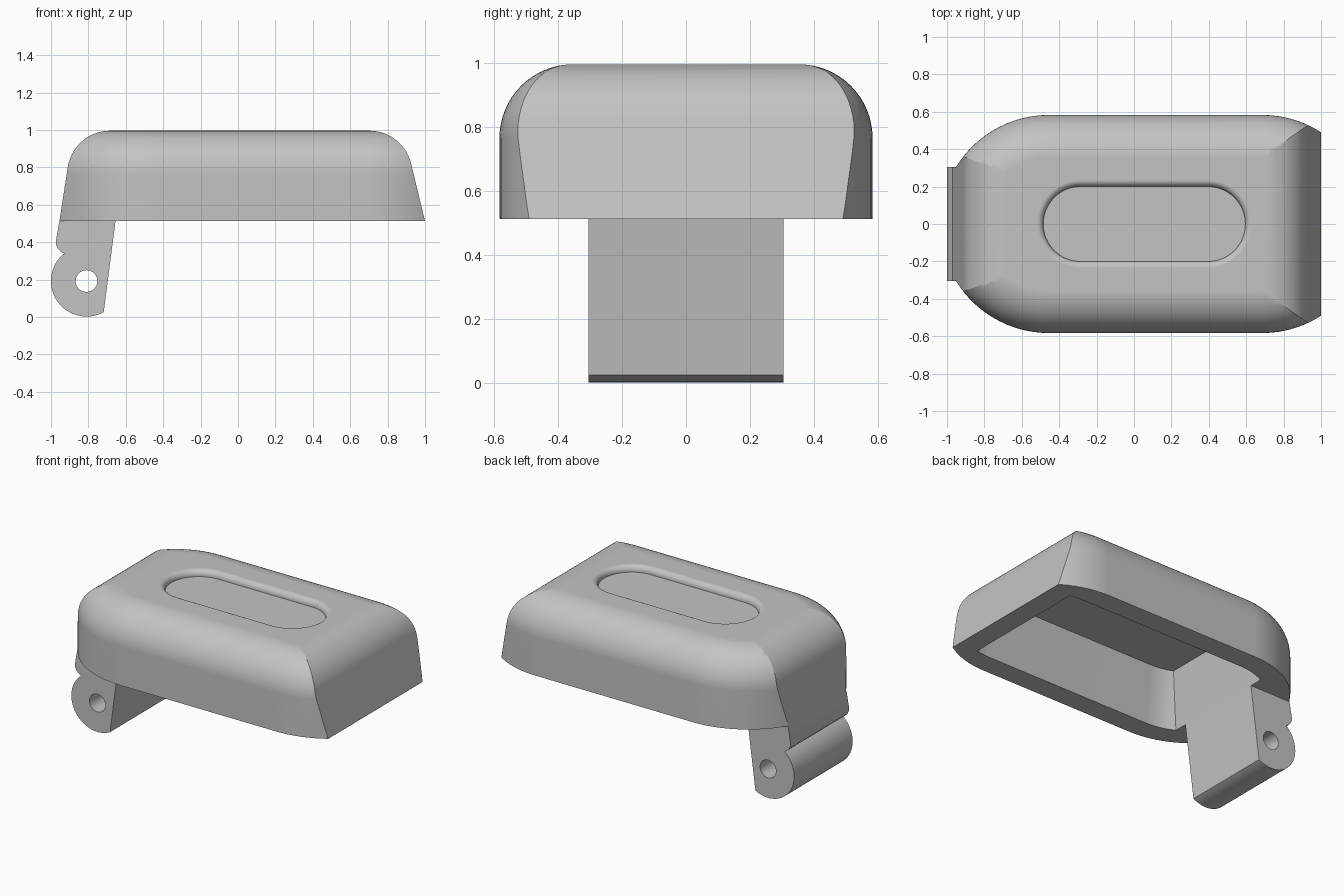
import bpy, bmesh, math
from mathutils import Vector

cube = bpy.data.objects.get("Cube")
if cube:
    bpy.data.objects.remove(cube, do_unlink=True)

grey = bpy.data.materials.new("neutral_grey")
grey.use_nodes = True
colour = (0.55, 0.55, 0.55, 1)
grey.diffuse_color = colour
bsdf = next(n for n in grey.node_tree.nodes if n.type == 'BSDF_PRINCIPLED')
bsdf.inputs["Base Color"].default_value = colour


def loft(name, rings):
    """Closed solid through rings that have equal point counts."""
    bm = bmesh.new()
    loops = [[bm.verts.new(p) for p in ring] for ring in rings]
    n = len(loops[0])
    for a, b in zip(loops, loops[1:]):
        for i in range(n):
            j = (i + 1) % n
            bm.faces.new((a[i], a[j], b[j], b[i]))
    bm.faces.new(loops[0][::-1])
    bm.faces.new(loops[-1])
    bmesh.ops.recalc_face_normals(bm, faces=bm.faces)
    mesh = bpy.data.meshes.new(name)
    bm.to_mesh(mesh)
    bm.free()
    mesh.materials.append(grey)
    obj = bpy.data.objects.new(name, mesh)
    bpy.context.collection.objects.link(obj)
    return obj


def stadium(x0, x1, r, z, n=40):
    """Plan outline with semicircular ends centred on x0 and x1."""
    ring = []
    for cx, start in ((x1, -math.pi / 2), (x0, math.pi / 2)):
        for i in range(n + 1):
            a = start + math.pi * i / n
            ring.append((cx + r * math.cos(a), r * math.sin(a), z))
    return ring


def rounded(points, n=14):
    """Polygon of (x, z, radius) corners with filleted corners."""
    out = []
    for i, (x, z, r) in enumerate(points):
        p = Vector((x, z))
        if r == 0:
            out.append(p)
            continue
        u = (Vector(points[i - 1][:2]) - p).normalized()
        v = (Vector(points[(i + 1) % len(points)][:2]) - p).normalized()
        half = u.angle(v) / 2
        c = p + (u + v).normalized() * r / math.sin(half)
        s = p + u * r / math.tan(half) - c
        e = p + v * r / math.tan(half) - c
        sweep = s.angle(e)
        for k in range(n + 1):
            t = k / n
            out.append(c + (s * math.sin((1 - t) * sweep) + e * math.sin(t * sweep)) / math.sin(sweep))
    return out


def prism(name, profile, half):
    """Side profile extruded across the width."""
    return loft(name, [[(x, y, z) for x, z in profile] for y in (-half, half)])


def boolean(obj, other, operation):
    mod = obj.modifiers.new("cut", 'BOOLEAN')
    mod.operation, mod.object, mod.solver = operation, other, 'EXACT'
    other.hide_render = True
    bpy.context.view_layer.objects.active = obj
    bpy.ops.object.modifier_apply(modifier=mod.name)
    bpy.data.objects.remove(other, do_unlink=True)


def finish(obj):
    bpy.ops.object.select_all(action='DESELECT')
    obj.select_set(True)
    bpy.context.view_layer.objects.active = obj
    bpy.ops.object.shade_smooth_by_angle(angle=math.radians(22))
    mod = obj.modifiers.new("weighted_normals", 'WEIGHTED_NORMAL')
    mod.keep_sharp = True


BASE, TOP, FIL = 0.512, 0.996, 0.23
X0, X1, R = -0.455, 0.685, 0.583

# Cover: rounded stadium dome trimmed by a sloped-end side profile
rings = [stadium(X0, X1, R, 0.4)]
for i in range(17):
    a = math.pi / 2 * i / 16
    rings.append(stadium(X0, X1, R - FIL + FIL * math.cos(a), TOP - FIL + FIL * math.sin(a)))
cover = loft("cover", rings)
ends = prism("end_trim", rounded([(-0.955, BASE, 0), (1.0, BASE, 0),
                                  (0.883, TOP, 0.23), (-0.88, TOP, 0.23)]), 0.8)
boolean(cover, ends, 'INTERSECT')

# Shallow recess on top with a softened rim
rings = [stadium(-0.285, 0.395, 0.2, 0.955)]
for i in range(9):
    a = math.pi - math.pi / 2 * i / 8
    rings.append(stadium(-0.285, 0.395, 0.235 + 0.035 * math.cos(a), TOP - 0.035 + 0.035 * math.sin(a)))
rings.append(stadium(-0.285, 0.395, 0.235, 1.1))
boolean(cover, loft("recess_cutter", rings), 'DIFFERENCE')

# Hollow underside with sloped end walls
SLOPE = 0.135
hollow = loft("hollow_cutter", [stadium(X0, 0.76, 0.46, 0.4), stadium(X0, 0.76, 0.44, BASE),
                                stadium(X0, 0.76, 0.385, 0.885)])
limits = prism("hollow_limits", [(-0.655 - SLOPE * 0.212, 0.3), (0.91, 0.3),
                                 (0.765, 0.92), (-0.655 + SLOPE * 0.408, 0.92)], 0.7)
boolean(hollow, limits, 'INTERSECT')
boolean(cover, hollow, 'DIFFERENCE')
finish(cover)

# Hinge arm: round knuckle with a neck running up to the cover
CX, CZ, CR = -0.81, 0.192, 0.19
profile = [(-0.655, BASE), (-0.955, BASE), (-0.974, 0.405), (-0.972, 0.385),
           (-0.964, 0.367), (-0.951, 0.352)]
a0, a1 = math.radians(129), math.radians(299)
for i in range(41):
    a = a0 + (a1 - a0) * i / 40
    profile.append((CX + CR * math.cos(a), CZ + CR * math.sin(a)))
arm = prism("hinge_arm", profile, 0.304)
hole = [(CX + 0.058 * math.cos(math.tau * i / 40), CZ + 0.058 * math.sin(math.tau * i / 40))
        for i in range(40)]
boolean(arm, prism("pin_hole_cutter", hole, 0.5), 'DIFFERENCE')
finish(arm)
